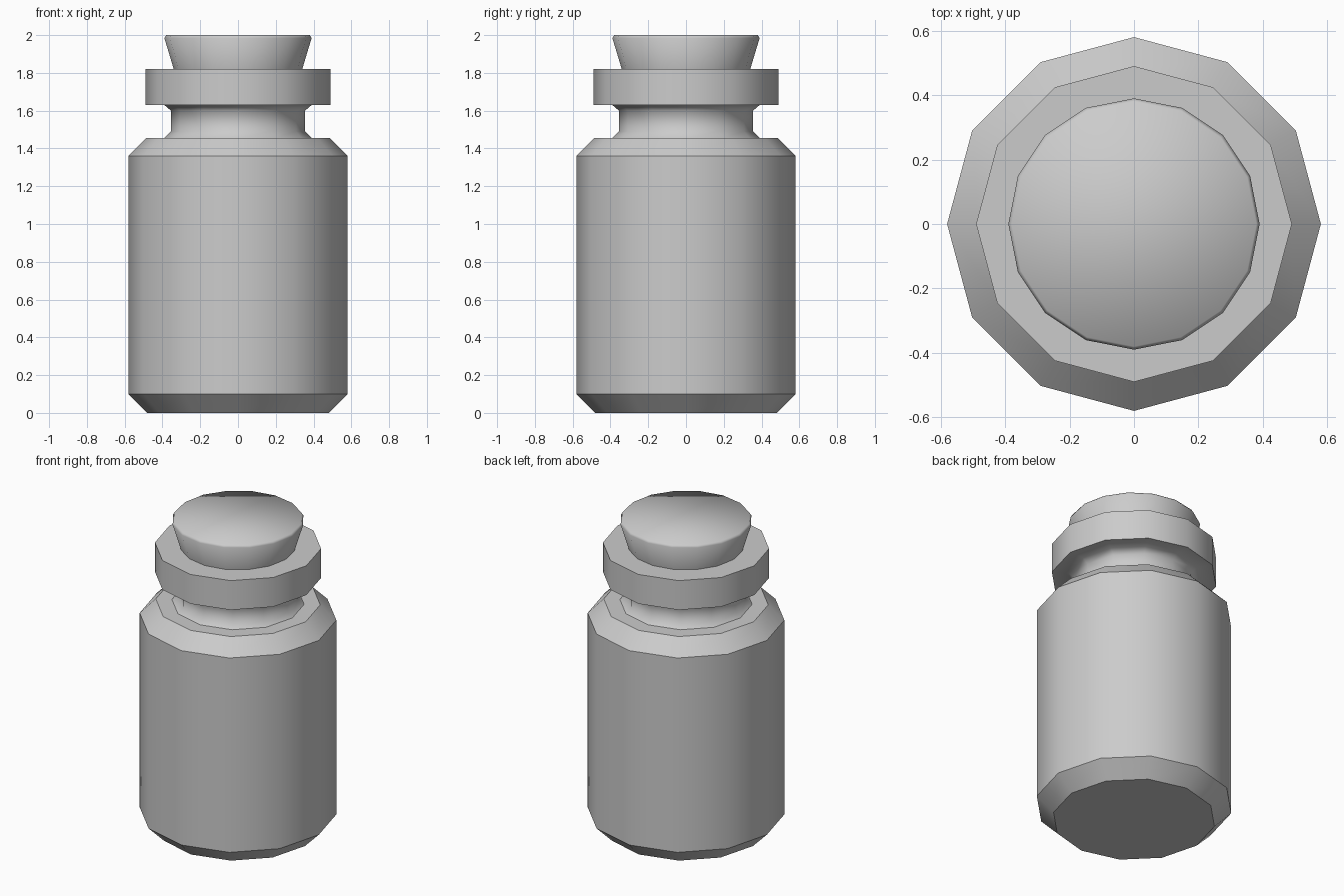
import bpy, bmesh, math

cube = bpy.data.objects.get("Cube")
if cube:
    bpy.data.objects.remove(cube)

grey = bpy.data.materials.new("plain grey")
grey.use_nodes = True
colour = (0.6, 0.6, 0.6, 1)
grey.diffuse_color = colour
grey.node_tree.nodes["Principled BSDF"].inputs["Base Color"].default_value = colour


def lathe(name, profile, sides, sharp_angle):
    """Closed turned solid from (radius, height) points, bottom to top."""
    bm = bmesh.new()
    rings = []
    for r, z in profile:
        ring = []
        for i in range(sides):
            a = math.tau * i / sides
            ring.append(bm.verts.new((r * math.cos(a), r * math.sin(a), z)))
        rings.append(ring)
    for low, high in zip(rings, rings[1:]):
        for i in range(sides):
            j = (i + 1) % sides
            bm.faces.new((low[i], low[j], high[j], high[i]))
    bm.faces.new(rings[0][::-1])
    bm.faces.new(rings[-1])
    mesh = bpy.data.meshes.new(name)
    bm.to_mesh(mesh)
    bm.free()
    mesh.materials.append(grey)
    obj = bpy.data.objects.new(name, mesh)
    bpy.context.collection.objects.link(obj)
    bpy.ops.object.select_all(action="DESELECT")
    obj.select_set(True)
    bpy.context.view_layer.objects.active = obj
    bpy.ops.object.shade_smooth_by_angle(angle=math.radians(sharp_angle))
    return obj


# Chamfered body with a flat shoulder
lathe("jar_body", [(0.48, 0), (0.58, 0.10), (0.58, 1.36), (0.485, 1.455)], 12, 42)

# Flared neck running into the thick rim
lathe("jar_neck_and_rim", [(0.39, 1.455), (0.355, 1.49), (0.355, 1.60),
                           (0.39, 1.63), (0.49, 1.63), (0.49, 1.82)], 12, 60)

# Tapered stopper with a slightly eased top edge
lathe("stopper", [(0.325, 1.77), (0.39, 1.985), (0.38, 2.0)], 16, 60)
